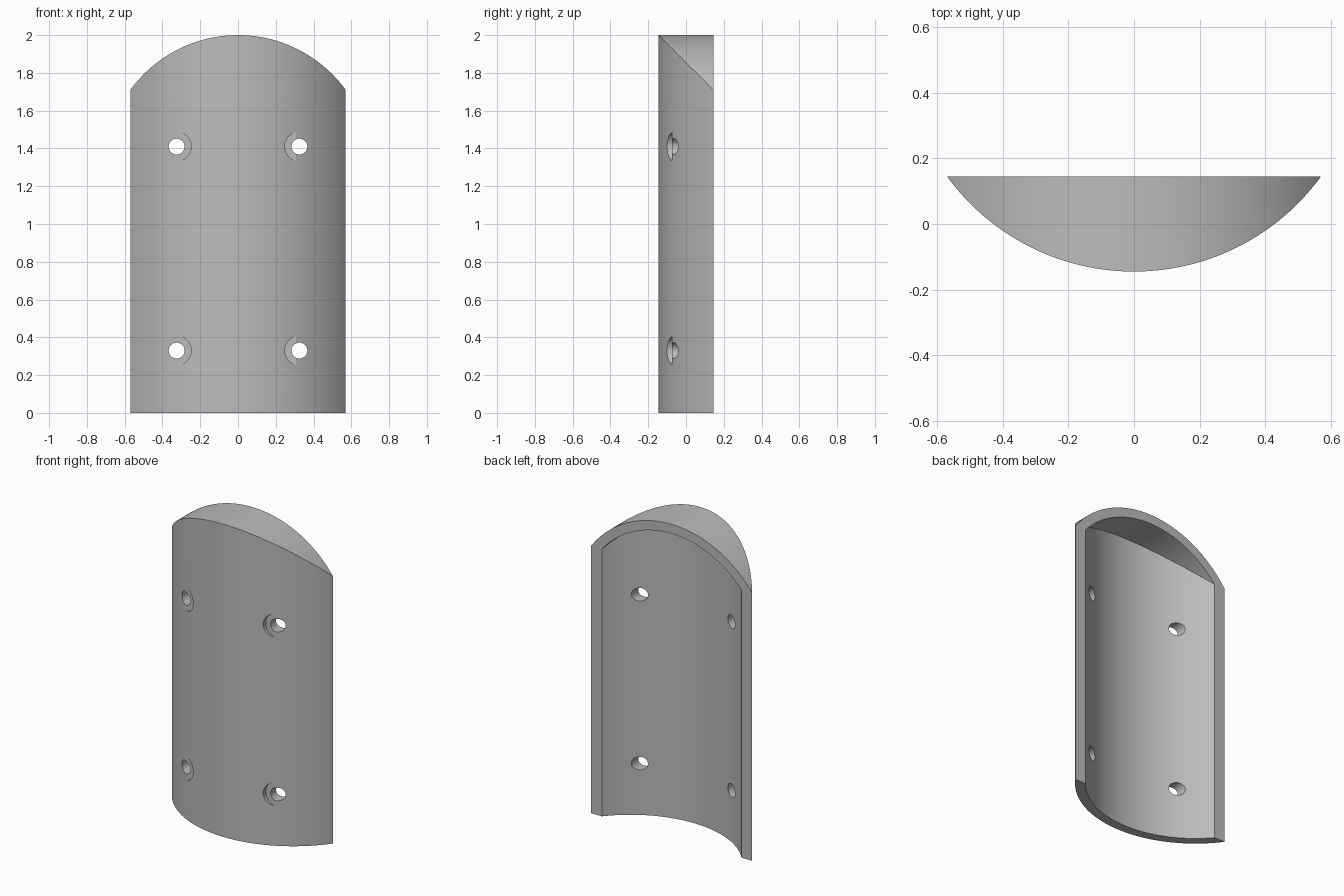
import bpy
import bmesh
from math import sin, cos, pi
from mathutils import Vector, Matrix

if "Cube" in bpy.data.objects:
    bpy.data.objects.remove(bpy.data.objects["Cube"])

OUTER, INNER = 0.705, 0.645   # outer and inner radii of the shell
AXIS_Y, ARCH_Z = 0.56, 1.295  # centres of the two crossing curves
BACK = 0.145
STEPS = 96

grey = bpy.data.materials.new("plain grey")
grey.use_nodes = True
colour = (0.5, 0.5, 0.5, 1)
grey.diffuse_color = colour
grey.node_tree.nodes["Principled BSDF"].inputs["Base Color"].default_value = colour


def add_object(name, bm):
    bmesh.ops.recalc_face_normals(bm, faces=bm.faces)
    mesh = bpy.data.meshes.new(name)
    bm.to_mesh(mesh)
    bm.free()
    mesh.materials.append(grey)
    obj = bpy.data.objects.new(name, mesh)
    bpy.context.collection.objects.link(obj)
    return obj


def prism(name, points, direction):
    bm = bmesh.new()
    face = bm.faces.new([bm.verts.new(p) for p in points])
    new = bmesh.ops.extrude_face_region(bm, geom=[face])["geom"]
    moved = [v for v in new if isinstance(v, bmesh.types.BMVert)]
    bmesh.ops.translate(bm, verts=moved, vec=Vector(direction))
    return add_object(name, bm)


def combine(target, tool, operation):
    mod = target.modifiers.new(tool.name, "BOOLEAN")
    mod.operation, mod.object, mod.solver = operation, tool, "EXACT"
    bpy.context.view_layer.update()
    graph = bpy.context.evaluated_depsgraph_get()
    mesh = bpy.data.meshes.new_from_object(target.evaluated_get(graph))
    target.modifiers.clear()
    target.data = mesh
    bpy.data.objects.remove(tool)


def vaulted_solid(name, radius, bottom, back):
    """Upright half cylinder capped by a crossing arch of the same radius."""
    half = [(radius * cos(pi * i / STEPS), radius * sin(pi * i / STEPS))
            for i in range(STEPS + 1)]
    body = prism(name, [(x, AXIS_Y - h, bottom) for x, h in half], (0, 0, 3))
    arch = [(x, -1, ARCH_Z + h) for x, h in half]
    arch += [(-radius, -1, -1), (radius, -1, -1)]
    combine(body, prism("arch", arch, (0, back + 1, 0)), "INTERSECT")
    return body


def bore(x, z, radius, y0, y1):
    bm = bmesh.new()
    place = Matrix.Translation((x, (y0 + y1) / 2, z)) @ Matrix.Rotation(pi / 2, 4, "X")
    bmesh.ops.create_cone(bm, cap_ends=True, segments=48, radius1=radius,
                          radius2=radius, depth=y1 - y0, matrix=place)
    return add_object("bore", bm)


# Curved shell, hollow at the back and open at the bottom
shell = vaulted_solid("curved_cover_shell", OUTER, 0, BACK)
combine(shell, vaulted_solid("hollow", INNER, -0.3, 0.3), "DIFFERENCE")

# Four screw holes with shallow flat-bottomed head recesses
for x in (-0.325, 0.325):
    for z in (0.33, 1.41):
        combine(shell, bore(x, z, 0.077, -0.5, -0.074), "DIFFERENCE")
        combine(shell, bore(x, z, 0.042, -0.5, 0.3), "DIFFERENCE")

# Smooth curved faces with crisp edges
bpy.ops.object.select_all(action="DESELECT")
shell.select_set(True)
bpy.context.view_layer.objects.active = shell
bpy.ops.object.shade_smooth_by_angle(angle=pi / 9)
